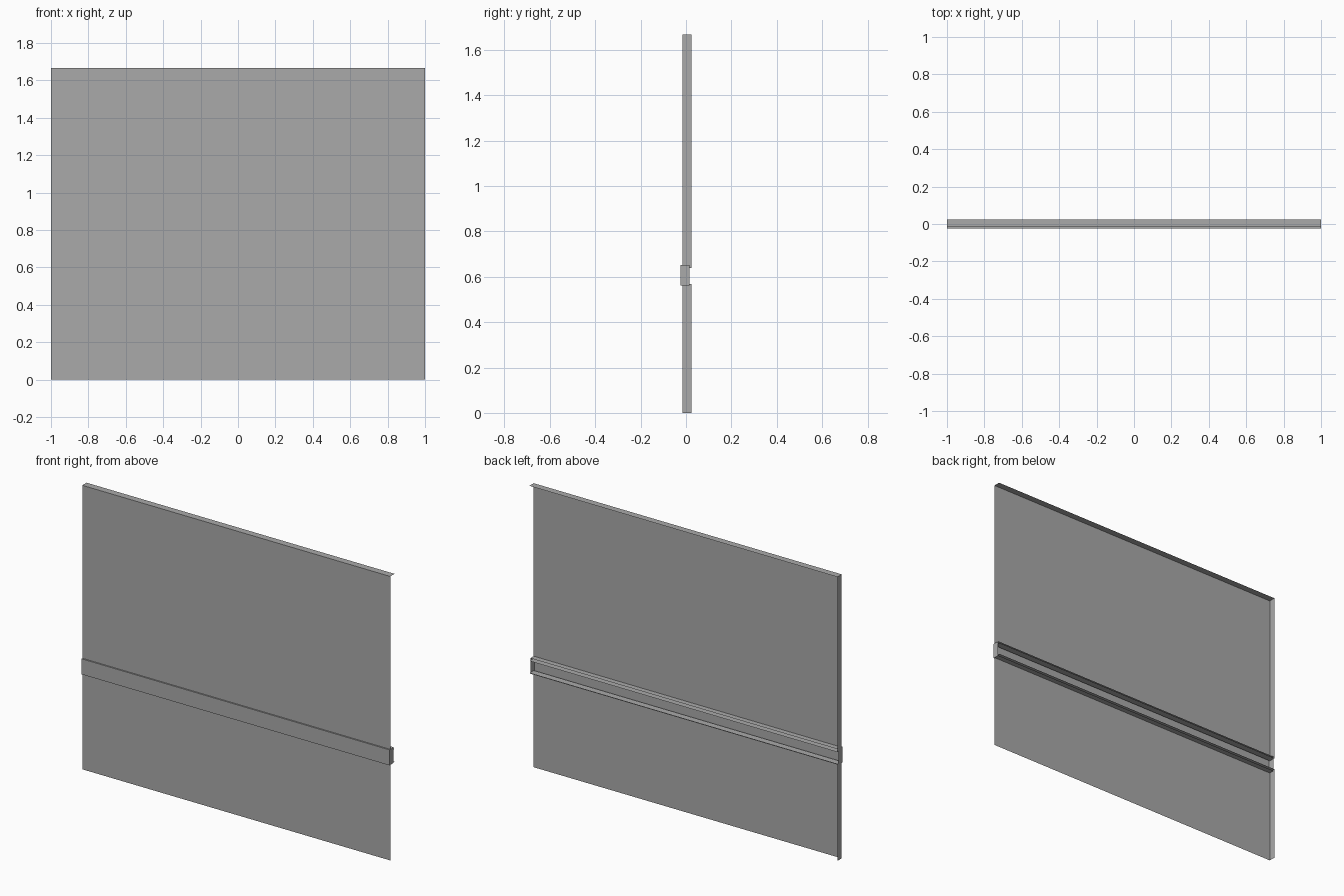
import bpy
import bmesh

cube = bpy.data.objects.get("Cube")
if cube:
    bpy.data.objects.remove(cube, do_unlink=True)

grey = bpy.data.materials.new("sheet grey")
grey.use_nodes = True
COLOUR = (0.4, 0.4, 0.4, 1.0)
grey.diffuse_color = COLOUR
grey.node_tree.nodes["Principled BSDF"].inputs["Base Color"].default_value = COLOUR


def tray(name, y_front, z_low, z_high, flanges, depth=0.04, half=1.0):
    """Thin front sheet with chosen edges folded back, open behind."""
    bm = bmesh.new()
    outline = [(-half, z_low), (half, z_low), (half, z_high), (-half, z_high)]
    front = [bm.verts.new((x, y_front, z)) for x, z in outline]
    back = [bm.verts.new((x, y_front + depth, z)) for x, z in outline]
    bm.faces.new(front)
    for i, edge in enumerate(("bottom", "right_end", "top", "left_end")):
        if edge in flanges:
            j = (i + 1) % 4
            bm.faces.new((front[j], front[i], back[i], back[j]))
    loose = [v for v in bm.verts if not v.link_faces]
    bmesh.ops.delete(bm, geom=loose, context='VERTS')
    mesh = bpy.data.meshes.new(name)
    bm.to_mesh(mesh)
    bm.free()
    mesh.materials.append(grey)
    obj = bpy.data.objects.new(name, mesh)
    bpy.context.collection.objects.link(obj)
    return obj


# Main panels, folded at one end and along the slot between them
tray("lower_panel", -0.016, 0.0, 0.568, {"top", "left_end"})
tray("upper_panel", -0.016, 0.639, 1.667, {"top", "bottom", "left_end"})

# Proud rail bridging the slot, folded on all four edges
tray("middle_rail", -0.024, 0.561, 0.652, {"top", "bottom", "left_end", "right_end"})
